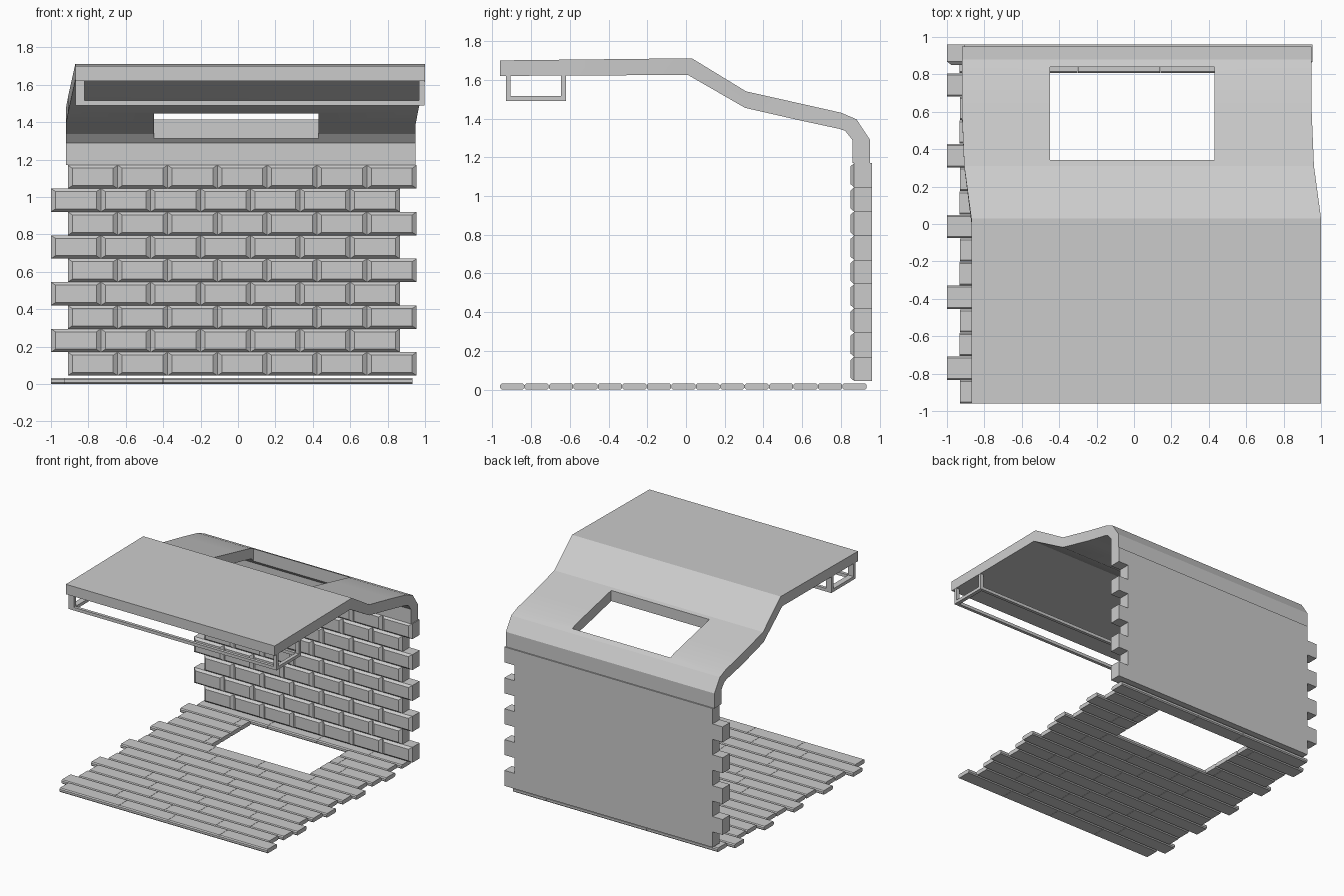
import bpy, bmesh

if "Cube" in bpy.data.objects:
    bpy.data.objects.remove(bpy.data.objects["Cube"])


def finish(name, bm):
    bmesh.ops.recalc_face_normals(bm, faces=bm.faces)
    me = bpy.data.meshes.new(name)
    bm.to_mesh(me)
    bm.free()
    ob = bpy.data.objects.new(name, me)
    bpy.context.collection.objects.link(ob)
    return ob


def loft(bm, a, b):
    """Close two 4-corner loops into a hexahedron, or longer loops into a prism."""
    va = [bm.verts.new(p) for p in a]
    vb = [bm.verts.new(p) for p in b]
    n = len(va)
    for i in range(n):
        j = (i + 1) % n
        bm.faces.new((va[i], va[j], vb[j], vb[i]))
    return va, vb


def box(bm, x0, x1, y0, y1, z0, z1):
    rect = [(x0, y0), (x1, y0), (x1, y1), (x0, y1)]
    a, b = loft(bm, [(x, y, z0) for x, y in rect], [(x, y, z1) for x, y in rect])
    bm.faces.new(a)
    bm.faces.new(b)


def brick(bm, x0, x1, z0, z1):
    """Flat-backed brick with a chamfered front face."""
    def ring(y, dx, dz):
        return [bm.verts.new(p) for p in ((x0 + dx, y, z0 + dz), (x1 - dx, y, z0 + dz),
                                          (x1 - dx, y, z1 - dz), (x0 + dx, y, z1 - dz))]
    rings = [ring(0.96, 0, 0), ring(0.868, 0, 0), ring(0.85, 0.024, 0.016)]
    for r, s in zip(rings, rings[1:]):
        for i in range(4):
            bm.faces.new((r[i], r[i - 1], s[i - 1], s[i]))
    bm.faces.new(rings[0])
    bm.faces.new(rings[2])


def plank(bm, x0, x1, y0, y1):
    """Floor board with chamfered top and bottom long edges."""
    c, g, h = 0.008, 0.001, 0.033
    prof = [(y0 + g + c, 0), (y1 - g - c, 0), (y1 - g, c), (y1 - g, h - c),
            (y1 - g - c, h), (y0 + g + c, h), (y0 + g, h - c), (y0 + g, c)]
    a, b = loft(bm, [(x0 + g, y, z) for y, z in prof], [(x1 - g, y, z) for y, z in prof])
    bm.faces.new(a)
    bm.faces.new(b)


# Brick wall: nine staggered courses
bm = bmesh.new()
bw, bh = 0.2665, 0.125
for r in range(9):
    left = -0.91 if r % 2 == 0 else -1.0
    for c in range(7):
        brick(bm, left + c * bw, left + (c + 1) * bw, 0.045 + r * bh, 0.045 + (r + 1) * bh)
finish("brick_wall", bm)

# Plank floor: fifteen rows with ragged ends and a rectangular opening
bm = bmesh.new()
HX0, HX1 = -0.45, 0.43
ends = [(-0.93, 0.935), (-1.0, 0.86), (-0.935, 0.90)]
shifts = [0.0, -0.12, 0.1]
for r in range(15):
    y0 = -0.96 + r * 0.1262
    x0, x1 = ends[r % 3]
    seams = [x0] + [s + shifts[r % 3] for s in (-0.4, 0.04, 0.5)] + [x1]
    for a, b in zip(seams, seams[1:]):
        spans = [(a, min(b, HX0)), (max(a, HX1), b)] if 10 <= r <= 13 else [(a, b)]
        for p, q in spans:
            if q - p > 0.01:
                plank(bm, p, q, y0, y0 + 0.1262)
finish("plank_floor", bm)

# Roof: bent slab, left edge x, outer (y, z), inner (y, z)
stations = [
    (-0.87, (-0.96, 1.70), (-0.96, 1.62)),
    (-0.87, (0.03, 1.711), (0.01, 1.625)),
    (-0.908, (0.31, 1.54), (0.305, 1.455)),
    (-0.92, (0.60, 1.475), (0.59, 1.39)),
    (-0.92, (0.80, 1.43), (0.79, 1.347)),
    (-0.92, (0.88, 1.396), (0.822, 1.336)),
    (-0.92, (0.95, 1.29), (0.86, 1.288)),
    (-0.92, (0.95, 1.17), (0.86, 1.17)),
]
bm = bmesh.new()
loops = []
for x, o, i in stations:
    loops.append([bm.verts.new(p) for p in ((x, *o), (x + 1.87, *o), (x + 1.87, *i), (x, *i))])
for a, b in zip(loops, loops[1:]):
    for i in range(4):
        bm.faces.new((a[i], a[i - 1], b[i - 1], b[i]))
bm.faces.new(loops[0])
bm.faces.new(loops[-1])
roof = finish("roof", bm)

# Skylight opening through the roof
bm = bmesh.new()
box(bm, HX0, HX1, 0.343, 0.84, 1.2, 1.8)
cutter = finish("skylight_cutter", bm)
cutter.hide_render = True
mod = roof.modifiers.new("skylight", "BOOLEAN")
mod.operation, mod.solver, mod.object = "DIFFERENCE", "EXACT", cutter
bpy.context.view_layer.objects.active = roof
roof.select_set(True)
bpy.ops.object.modifier_apply(modifier=mod.name)
bpy.data.objects.remove(cutter)
bpy.ops.object.shade_smooth_by_angle(angle=0.3)

# Hanging frame under the front of the roof
bm = bmesh.new()
t, zb, zt = 0.025, 1.49, 1.622
X0, X1, Y0, Y1 = -0.868, 0.998, -0.93, -0.62
for y in (Y0, Y1 - t):
    box(bm, X0, X1, y, y + t, zb, zb + t)
    for p, q in ((X0, X0 + 0.048), (X1 - 0.03, X1)):
        box(bm, p, q, y, y + t, zb + t, zt)
for p, q in ((X0, X0 + 0.048), (X1 - 0.03, X1)):
    box(bm, p, q, Y0 + t, Y1 - t, zb, zb + t)
finish("hanging_frame", bm)
